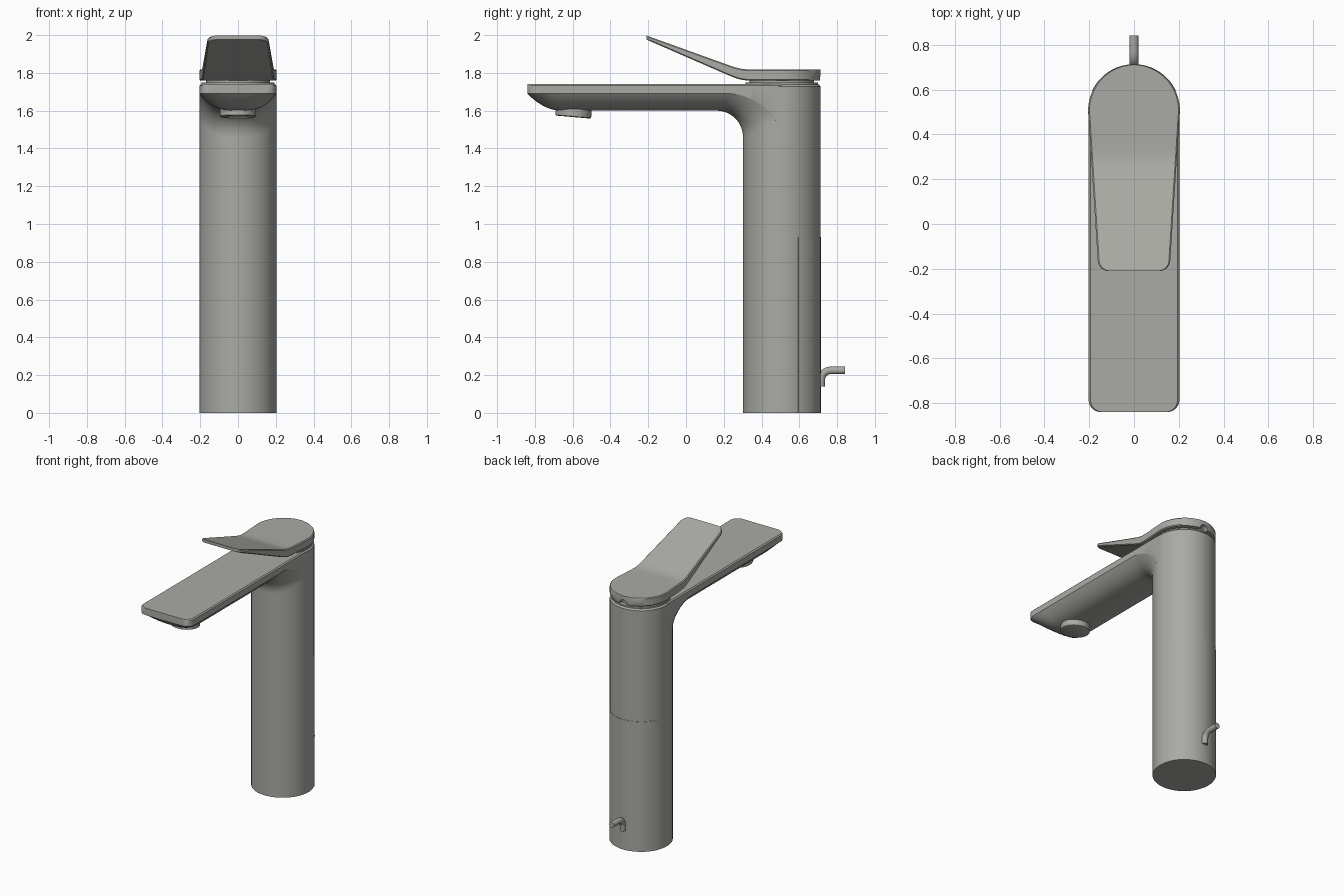
import bpy, bmesh, math
from mathutils import Vector

if "Cube" in bpy.data.objects:
    bpy.data.objects.remove(bpy.data.objects["Cube"], do_unlink=True)

metal = bpy.data.materials.new("brushed_grey_metal")
metal.use_nodes = True
GREY = (0.40, 0.40, 0.375, 1)
metal.diffuse_color = GREY
metal.node_tree.nodes["Principled BSDF"].inputs["Base Color"].default_value = GREY

CY, R = 0.507, 0.205      # column centre and radius


def finish(obj):
    """Assign the metal and smooth everything but sharp edges."""
    obj.data.materials.clear()
    obj.data.materials.append(metal)
    bpy.ops.object.select_all(action='DESELECT')
    obj.select_set(True)
    bpy.context.view_layer.objects.active = obj
    bpy.ops.object.shade_smooth_by_angle(angle=math.radians(30))
    return obj


def loft(name, rings):
    """Bridge equal-length closed rings and cap both ends."""
    bm = bmesh.new()
    vr = [[bm.verts.new(p) for p in ring] for ring in rings]
    n = len(vr[0])
    for a, b in zip(vr, vr[1:]):
        for i in range(n):
            j = (i + 1) % n
            bm.faces.new((a[i], a[j], b[j], b[i]))
    bm.faces.new(vr[0])
    bm.faces.new(vr[-1])
    bmesh.ops.recalc_face_normals(bm, faces=bm.faces)
    me = bpy.data.meshes.new(name)
    bm.to_mesh(me)
    bm.free()
    obj = bpy.data.objects.new(name, me)
    bpy.context.collection.objects.link(obj)
    return finish(obj)


def turned(name, profile, centre, segs=96):
    """Round part from (radius, height) pairs."""
    ang = [2 * math.pi * i / segs for i in range(segs)]
    return loft(name, [[(centre[0] + r * math.cos(a), centre[1] + r * math.sin(a), centre[2] + z)
                        for a in ang] for r, z in profile])


# Column and the stepped neck under the handle
turned("column", [(R, 0), (R, 1.728), (R - 0.01, 1.738)], (0, CY, 0))
turned("neck", [(0.193, 1.72), (0.193, 1.748), (0.17, 1.75), (0.17, 1.775)], (0, CY, 0))

# Thin service panel wrapping the lower back
arc = [math.radians(25 + 130 * i / 40) for i in range(41)]
strip = [(R + 0.002, a) for a in arc] + [(R - 0.004, a) for a in reversed(arc)]
loft("back_panel", [[(r * math.cos(a), CY + r * math.sin(a), z) for r, a in strip]
                    for z in (0.0, 0.932)])

# Spout: flat top, bowed underside, upturned tip and a fillet into the column
TOP, LIP, LOW, W, FR = 1.74, 1.69, 1.60, 0.203, 0.14
TIP, CORNER = -0.84, 0.055


def spout_ring(y_of, w, drop):
    pts = []
    for i in range(33):
        u = math.sin(math.pi * (i / 32 - 0.5))
        y = y_of(u * w)
        v = min(1, max(0, (-0.66 - y) / 0.18))
        rise = 1 - (1 - abs(u) ** 3) * (1 - v * v)
        pts.append((u * w, y, LOW + (LIP - LOW) * rise - drop))
    e = 0.008
    for x, z in ((w, TOP - e), (w - e, TOP), (e - w, TOP), (-w, TOP - e)):
        pts.append((x, y_of(x), z))
    return pts


rings = []
for i in range(11):                               # rounded tip corners
    a = math.pi / 2 * i / 10
    y = TIP + CORNER * (1 - math.cos(a))
    rings.append(spout_ring(lambda x, y=y: y, W - CORNER * (1 - math.sin(a)), 0))
for y in (-0.76, -0.74, -0.72, -0.70, -0.68, -0.66, -0.3, 0.1):
    rings.append(spout_ring(lambda x, y=y: y, W, 0))
for i in range(17):                               # fillet follows the column
    a = math.pi / 2 * i / 16
    rad = R + FR * (1 - math.sin(a))
    rings.append(spout_ring(lambda x, q=rad: CY - math.sqrt(q * q - x * x),
                            W, FR * (1 - math.cos(a))))
rings.append(spout_ring(lambda x: CY, W, FR))
loft("spout", rings)

# Aerator, tilted slightly towards the column
aerator = turned("aerator", [(0.088, -0.026), (0.095, -0.022), (0.095, 0.05)], (0, 0, 0), 64)
aerator.location = (0, -0.595, 1.592)
aerator.rotation_euler.x = math.radians(-5)

# Handle: round cap that bends up into a tapering lever
H_TIP, H_CORNER = -0.21, 0.05


def bend(y, s=0.018):
    return s * math.log(1 + math.exp((0.29 - y) / s))


def handle_ring(y, w):
    zt, zb, e = 1.818 + 0.36 * bend(y), 1.759 + 0.435 * bend(y), 0.006
    half = [(w - e, zb), (w, zb + e), (w, zt - e), (w - e, zt)]
    return [(x, y, z) for x, z in half] + [(-x, y, z) for x, z in reversed(half)]


rings = []
for i in range(11):                               # rounded lever corners
    a = math.pi / 2 * i / 10
    rings.append(handle_ring(H_TIP + H_CORNER * (1 - math.cos(a)),
                             0.162 - H_CORNER * (1 - math.sin(a))))
for i in range(1, 41):                            # taper up to the cap
    t = i / 40
    rings.append(handle_ring(-0.16 + t * (CY + 0.16), 0.162 + t * (R - 0.162)))
for i in range(1, 31):                            # semicircular back
    a = math.pi / 2 * i / 30
    rings.append(handle_ring(CY + R * math.sin(a), max(0.008, R * math.cos(a))))
handle = loft("handle", rings)

# Small round notch under the back of the handle
bpy.ops.mesh.primitive_cylinder_add(vertices=32, radius=0.03, depth=0.12,
                                    location=(0, 0.70, 1.76), rotation=(math.pi / 2, 0, 0))
cutter = bpy.context.object
cutter.name = "notch_cutter"
cutter.hide_render = True
mod = handle.modifiers.new("notch", 'BOOLEAN')
mod.operation, mod.object, mod.solver = 'DIFFERENCE', cutter, 'EXACT'
bpy.context.view_layer.objects.active = handle
bpy.ops.object.modifier_move_to_index(modifier="notch", index=0)
bpy.ops.object.modifier_apply(modifier="notch")
bpy.data.objects.remove(cutter, do_unlink=True)
finish(handle)

# Bent rod at the back: rises out of the column and turns outward
path = [(0.715, 0.14), (0.716, 0.165)]
path += [(0.766 - 0.05 * math.cos(a), 0.175 + 0.05 * math.sin(a))
         for a in (math.pi / 2 * i / 10 for i in range(11))]
path.append((0.843, 0.225))
rings = []
for i, (y, z) in enumerate(path):
    p, q = path[max(i - 1, 0)], path[min(i + 1, len(path) - 1)]
    d = Vector((0, q[0] - p[0], q[1] - p[1])).normalized()
    side = Vector((0, -d.z, d.y))
    rings.append([Vector((0, y, z)) + 0.02 * (Vector((math.cos(a), 0, 0)) + side * math.sin(a))
                  for a in (2 * math.pi * k / 24 for k in range(24))])
loft("back_rod", rings)
